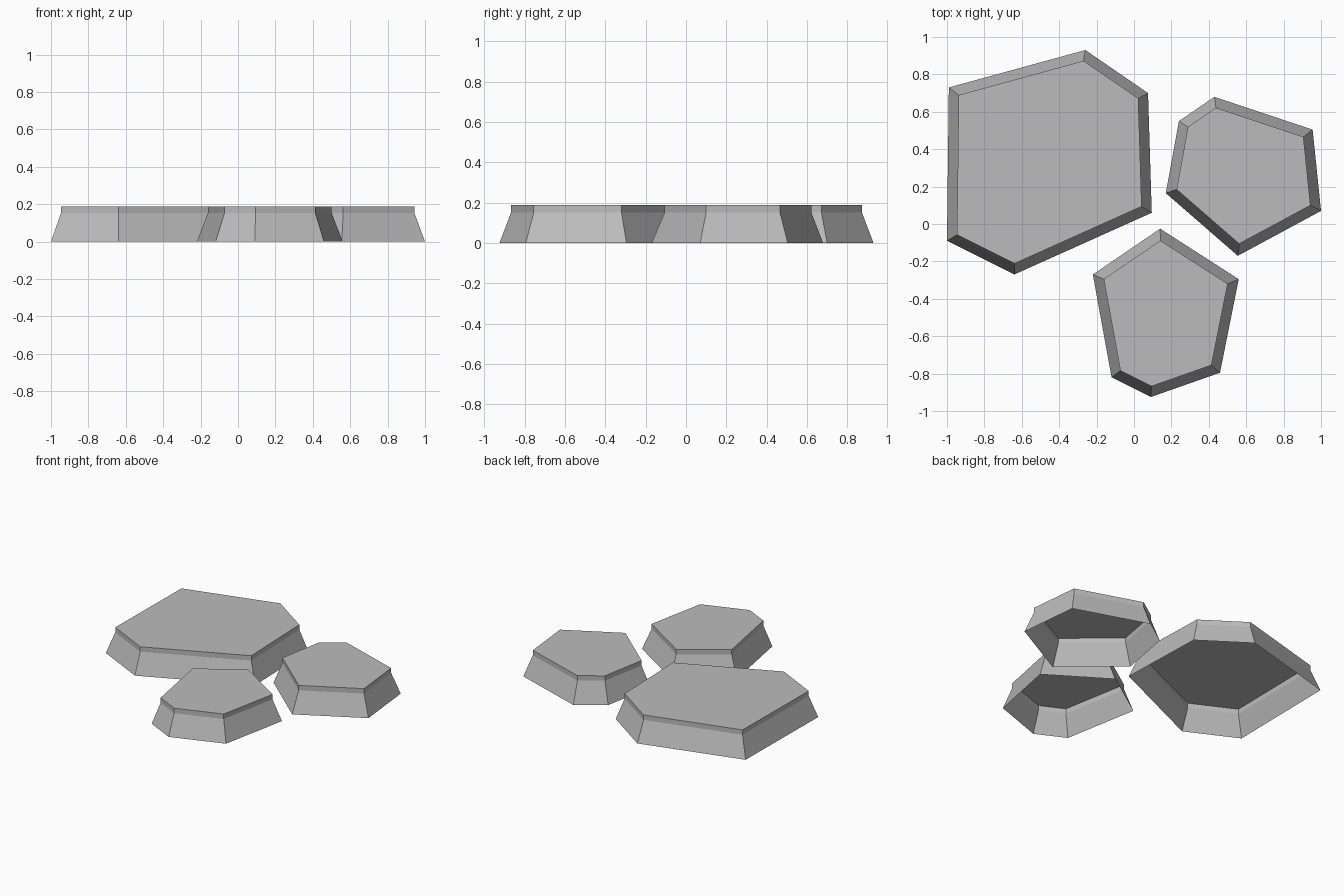
import bpy
import bmesh
from mathutils import Vector

cube = bpy.data.objects.get("Cube")
if cube:
    bpy.data.objects.remove(cube, do_unlink=True)

# Single stone colour
stone = bpy.data.materials.new("stone_grey")
stone.use_nodes = True
grey = (0.5, 0.5, 0.5, 1)
stone.diffuse_color = grey
bsdf = next(n for n in stone.node_tree.nodes if n.type == "BSDF_PRINCIPLED")
bsdf.inputs["Base Color"].default_value = grey

SHOULDER, TOP, INSET = 0.152, 0.188, 0.053


def inset_outline(outline, distance):
    """Move every edge of a counter-clockwise outline inwards."""
    points = [Vector(p) for p in outline]
    result = []
    for i, p in enumerate(points):
        a = (p - points[i - 1]).normalized()
        b = (points[(i + 1) % len(points)] - p).normalized()
        na, nb = Vector((-a.y, a.x)), Vector((-b.y, b.x))
        result.append(p + (na + nb) * distance / (1 + na.dot(nb)))
    return result


def make_slab(name, outline):
    """Open-bottomed stone: sloped skirt, short upright rim, flat top."""
    bm = bmesh.new()
    inner = inset_outline(outline, INSET)
    rings = [[bm.verts.new((p[0], p[1], z)) for p in ring]
             for ring, z in ((outline, 0), (inner, SHOULDER), (inner, TOP))]
    n = len(outline)
    for low, high in zip(rings, rings[1:]):
        for i in range(n):
            j = (i + 1) % n
            bm.faces.new((low[i], low[j], high[j], high[i]))
    bm.faces.new(rings[-1])
    mesh = bpy.data.meshes.new(name)
    bm.to_mesh(mesh)
    bm.free()
    mesh.materials.append(stone)
    bpy.context.collection.objects.link(bpy.data.objects.new(name, mesh))


# Ground outlines, counter-clockwise
make_slab("large_stone", [(-0.99, 0.73), (-1, -0.09), (-0.64, -0.27),
                          (0.095, 0.06), (0.075, 0.7), (-0.26, 0.93)])
make_slab("left_stone", [(0.24, 0.55), (0.17, 0.165), (0.555, -0.17),
                         (1, 0.07), (0.955, 0.505), (0.43, 0.68)])
make_slab("front_stone", [(0.14, -0.025), (-0.22, -0.27), (-0.12, -0.82),
                          (0.09, -0.925), (0.46, -0.795), (0.56, -0.295)])
